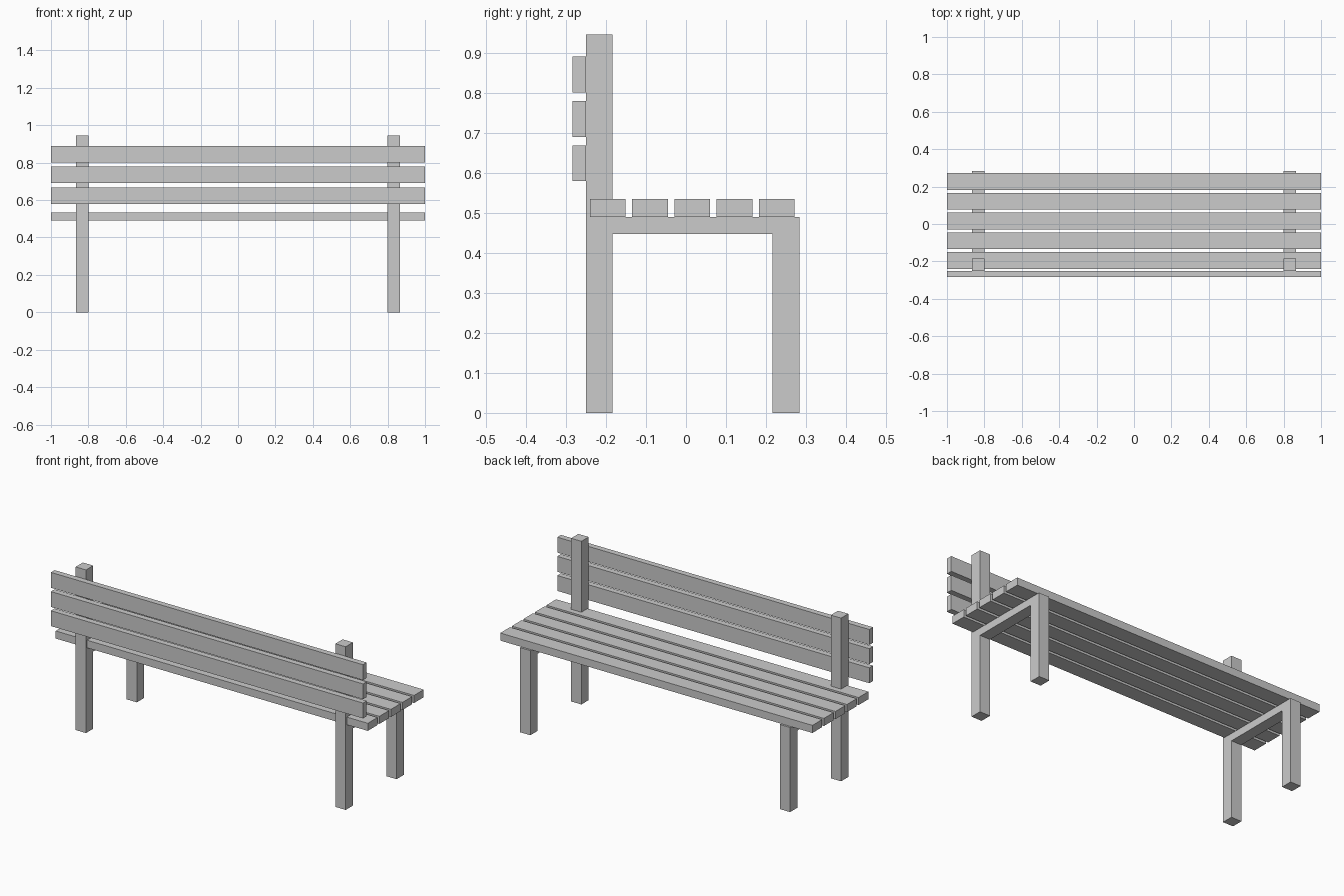
import bpy, bmesh

if "Cube" in bpy.data.objects:
    bpy.data.objects.remove(bpy.data.objects["Cube"])


def box(name, x, y, z):
    """Box from (min, max) ranges on each axis."""
    bm = bmesh.new()
    bmesh.ops.create_cube(bm, size=1)
    for v in bm.verts:
        v.co = [r[0] if c < 0 else r[1] for c, r in zip(v.co, (x, y, z))]
    return finish(name, bm)


def extrude_x(name, profile, x0, x1):
    """Extrude a (y, z) outline along x."""
    bm = bmesh.new()
    face = bm.faces.new([bm.verts.new((x0, y, z)) for y, z in profile])
    ext = bmesh.ops.extrude_face_region(bm, geom=[face])
    verts = [e for e in ext["geom"] if isinstance(e, bmesh.types.BMVert)]
    bmesh.ops.translate(bm, verts=verts, vec=(x1 - x0, 0, 0))
    return finish(name, bm)


def finish(name, bm):
    bmesh.ops.recalc_face_normals(bm, faces=bm.faces)
    mesh = bpy.data.meshes.new(name)
    bm.to_mesh(mesh)
    bm.free()
    obj = bpy.data.objects.new(name, mesh)
    bpy.context.collection.objects.link(obj)
    return obj


# Side frames: tall back post, seat rail and short leg in one outline
frame = [(-0.25, 0), (-0.184, 0), (-0.184, 0.447), (0.216, 0.447),
         (0.216, 0), (0.283, 0), (0.283, 0.49), (-0.184, 0.49),
         (-0.184, 0.945), (-0.25, 0.945)]
for side, x0 in (("left", -0.865), ("right", 0.799)):
    extrude_x(f"{side}_frame", frame, x0, x0 + 0.066)

# Seat slats
for i in range(5):
    y = -0.24 + i * 0.1056
    box(f"seat_slat_{i + 1}", (-1, 1), (y, y + 0.089), (0.49, 0.534))

# Backrest slats
for i in range(3):
    z = 0.579 + i * 0.111
    box(f"back_slat_{i + 1}", (-1, 1), (-0.284, -0.25), (z, z + 0.089))
